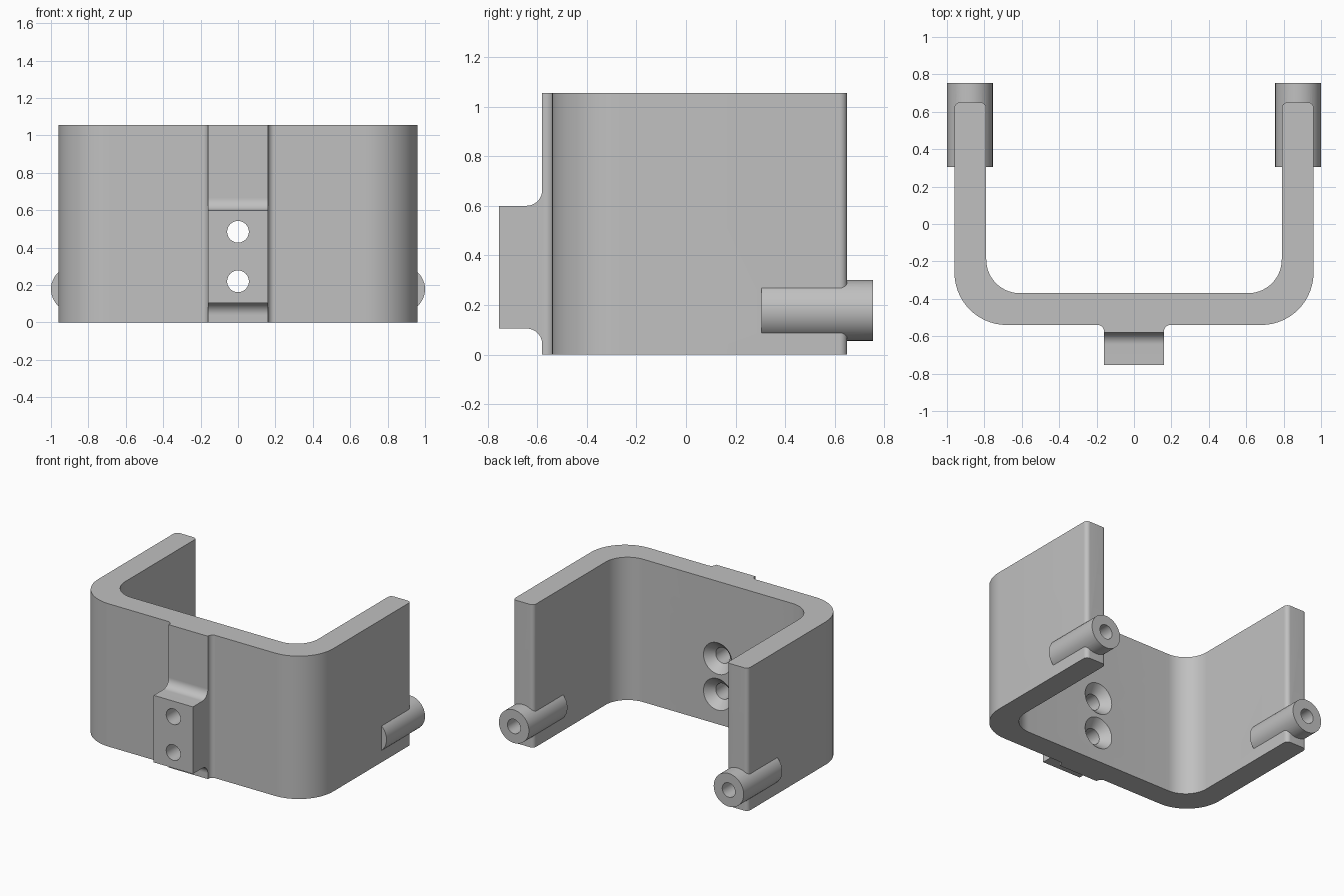
import bpy
import bmesh
from math import cos, sin, pi, radians
from mathutils import Vector

HEIGHT = 1.055

cube = bpy.data.objects.get("Cube")
if cube:
    bpy.data.objects.remove(cube, do_unlink=True)

grey = bpy.data.materials.new("plain grey")
grey.use_nodes = True
colour = (0.53, 0.53, 0.53, 1)
grey.diffuse_color = colour
grey.node_tree.nodes["Principled BSDF"].inputs["Base Color"].default_value = colour


def finish(name, bm):
    bmesh.ops.recalc_face_normals(bm, faces=bm.faces)
    mesh = bpy.data.meshes.new(name)
    bm.to_mesh(mesh)
    bm.free()
    mesh.materials.append(grey)
    obj = bpy.data.objects.new(name, mesh)
    bpy.context.collection.objects.link(obj)
    return obj


def rounded(corners, steps=14):
    """Outline with each right-angled corner (u, v, radius) turned into an arc."""
    outline = []
    for i, (u, v, r) in enumerate(corners):
        p = Vector((u, v))
        if r == 0:
            outline.append(p)
            continue
        back = (Vector(corners[i - 1][:2]) - p).normalized()
        ahead = (Vector(corners[(i + 1) % len(corners)][:2]) - p).normalized()
        centre = p + (back + ahead) * r
        for k in range(steps + 1):
            a = pi / 2 * k / steps
            outline.append(centre - ahead * r * cos(a) - back * r * sin(a))
    return outline


def extrude(name, points, offset):
    bm = bmesh.new()
    face = bm.faces.new([bm.verts.new(p) for p in points])
    result = bmesh.ops.extrude_face_region(bm, geom=[face])
    verts = [g for g in result["geom"] if isinstance(g, bmesh.types.BMVert)]
    bmesh.ops.translate(bm, verts=verts, vec=offset)
    return finish(name, bm)


def lathe_y(name, x, z, stations, sides=48):
    """Solid of revolution along y from (y, radius) stations."""
    bm = bmesh.new()
    rings = [[bm.verts.new((x + r * cos(2 * pi * k / sides), y, z + r * sin(2 * pi * k / sides)))
              for k in range(sides)] for y, r in stations]
    for a, b in zip(rings, rings[1:]):
        for k in range(sides):
            n = (k + 1) % sides
            bm.faces.new((a[k], a[n], b[n], b[k]))
    bm.faces.new(rings[0])
    bm.faces.new(rings[-1])
    return finish(name, bm)


def combine(target, tool, operation):
    mod = target.modifiers.new(tool.name, "BOOLEAN")
    mod.operation = operation
    mod.solver = "EXACT"
    mod.object = tool
    bpy.context.view_layer.objects.active = target
    bpy.ops.object.modifier_apply(modifier=mod.name)
    bpy.data.objects.remove(tool, do_unlink=True)


# U-shaped wall with a raised strip down the front
half = [(0.16, -0.58, 0), (0.16, -0.54, 0.035), (0.96, -0.54, 0.28),
        (0.96, 0.65, 0.03), (0.79, 0.65, 0.03), (0.79, -0.37, 0.18)]
corners = half + [(-x, y, r) for x, y, r in reversed(half)]
bracket = extrude("u_bracket", [(p.x, p.y, 0) for p in rounded(corners)], (0, 0, HEIGHT))

# Front mounting block flowing into the strip
block = [(-0.5, 0.04, 0), (-0.58, 0.04, 0), (-0.58, 0.105, 0.064), (-0.755, 0.105, 0),
         (-0.755, 0.6, 0), (-0.58, 0.6, 0.064), (-0.58, 0.665, 0), (-0.5, 0.665, 0)]
combine(bracket, extrude("mounting_block", [(-0.16, p.x, p.y) for p in rounded(block)],
                         (0.32, 0, 0)), "UNION")

# Pivot barrels at the arm ends, each with a bore
for side, x in (("left", 0.8775), ("right", -0.8775)):
    combine(bracket, lathe_y(side + "_barrel", x, 0.178, [(0.305, 0.1225), (0.755, 0.1225)]), "UNION")
    combine(bracket, lathe_y(side + "_bore", x, 0.178, [(0.32, 0.053), (0.8, 0.053)]), "DIFFERENCE")

# Screw holes, countersunk from the inside
for z in (0.22, 0.485):
    combine(bracket, lathe_y("screw_hole", 0, z, [(-0.8, 0.058), (-0.43, 0.058), (-0.36, 0.126)]),
            "DIFFERENCE")

# Smooth curves, crisp edges
bpy.ops.object.select_all(action="DESELECT")
bracket.select_set(True)
bpy.context.view_layer.objects.active = bracket
bpy.ops.object.shade_smooth_by_angle(angle=radians(25))
